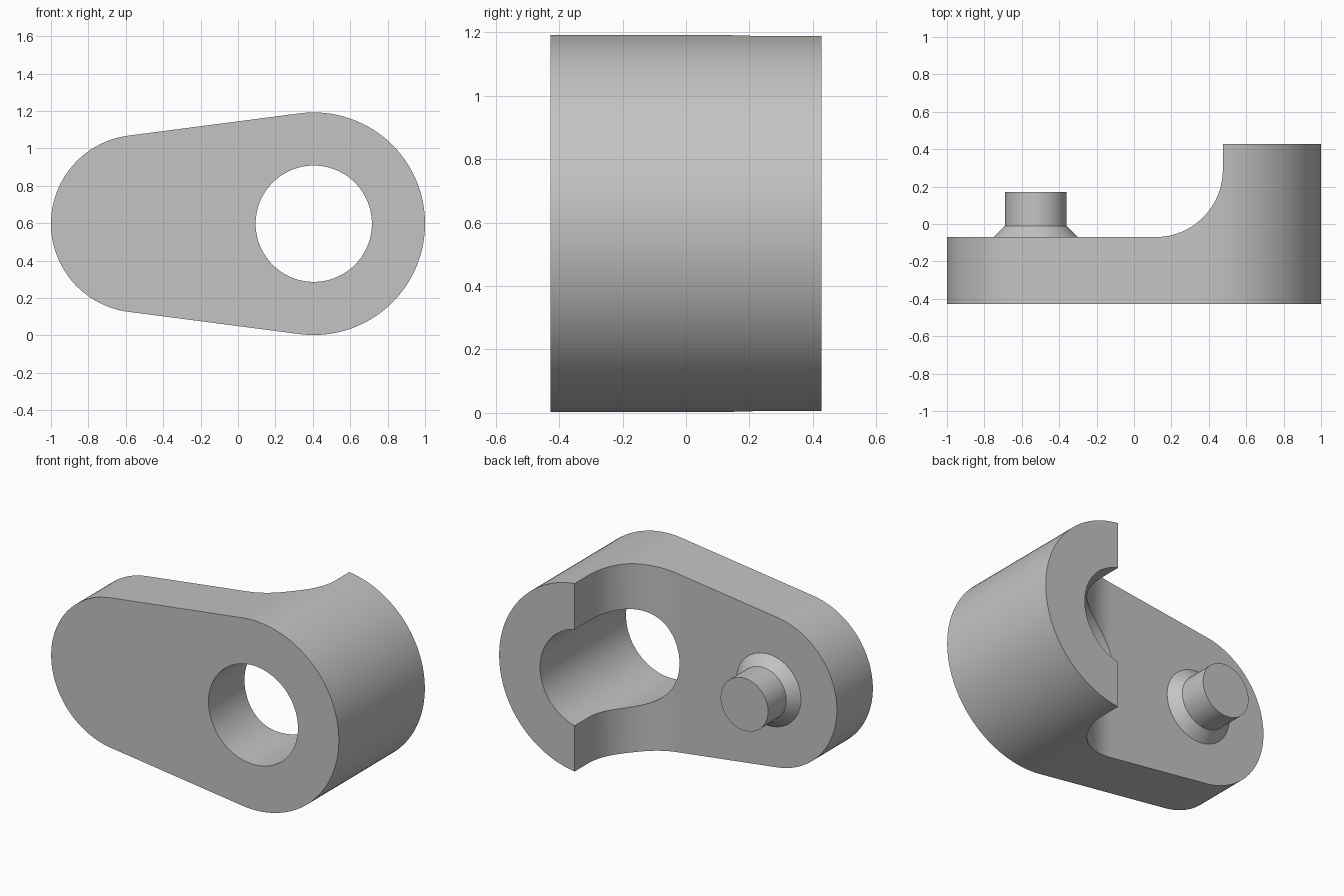
import bpy, bmesh, math
from mathutils import Vector

cube = bpy.data.objects.get("Cube")
if cube:
    bpy.data.objects.remove(cube, do_unlink=True)

BIG_X, BIG_R = 0.405, 0.595       # hub end
SMALL_X, SMALL_R = -0.525, 0.475  # pin end
MID_Z = 0.597
FRONT, STEP, BACK = -0.427, -0.07, 0.427

grey = bpy.data.materials.new("plain grey")
grey.use_nodes = True
colour = (0.55, 0.55, 0.55, 1)
grey.diffuse_color = colour
grey.node_tree.nodes["Principled BSDF"].inputs["Base Color"].default_value = colour


def arc(cx, cy, r, start, end, steps):
    """Points along an arc, both ends included."""
    angles = [start + (end - start) * i / steps for i in range(steps + 1)]
    return [(cx + r * math.cos(a), cy + r * math.sin(a)) for a in angles]


def prism(name, points, axis, low, high):
    """Extrude a flat outline along y or z."""
    place = {"y": lambda u, v: (u, low, v), "z": lambda u, v: (u, v, low)}[axis]
    move = Vector((0, high - low, 0) if axis == "y" else (0, 0, high - low))
    bm = bmesh.new()
    face = bm.faces.new([bm.verts.new(place(u, v)) for u, v in points])
    new = bmesh.ops.extrude_face_region(bm, geom=[face])["geom"]
    bmesh.ops.translate(bm, vec=move, verts=[g for g in new if isinstance(g, bmesh.types.BMVert)])
    bmesh.ops.recalc_face_normals(bm, faces=bm.faces)
    return add_object(name, bm)


def add_object(name, bm):
    mesh = bpy.data.meshes.new(name)
    bm.to_mesh(mesh)
    bm.free()
    mesh.materials.append(grey)
    obj = bpy.data.objects.new(name, mesh)
    bpy.context.collection.objects.link(obj)
    return obj


def activate(obj):
    bpy.ops.object.select_all(action="DESELECT")
    obj.select_set(True)
    bpy.context.view_layer.objects.active = obj


def cut(obj, cutter):
    mod = obj.modifiers.new("cut", "BOOLEAN")
    mod.operation, mod.solver, mod.object = "DIFFERENCE", "EXACT", cutter
    activate(obj)
    bpy.ops.object.modifier_apply(modifier=mod.name)
    bpy.data.objects.remove(cutter, do_unlink=True)


def smooth(obj):
    activate(obj)
    bpy.ops.object.shade_smooth_by_angle(angle=math.radians(25))
    mod = obj.modifiers.new("even shading", "WEIGHTED_NORMAL")
    mod.keep_sharp = True


# Arm: two round ends joined by tangent sides
tangent = math.pi / 2 + math.asin((BIG_R - SMALL_R) / (BIG_X - SMALL_X))
outline = arc(BIG_X, MID_Z, BIG_R, -tangent, tangent, 72)
outline += arc(SMALL_X, MID_Z, SMALL_R, tangent, 2 * math.pi - tangent, 56)
arm = prism("crank_arm", outline, "y", FRONT, BACK)

# Back step with a concave fillet up to the hub
wall, radius = 0.475, 0.36
step = arc(wall - radius, STEP + radius, radius, -math.pi / 2, 0, 24)
step += [(wall, 1), (-2, 1), (-2, STEP)]
cut(arm, prism("step_cutter", step, "z", -1, 2))

# Round bore through the hub
bore = arc(BIG_X, MID_Z, 0.311, 0, 2 * math.pi, 72)[:-1]
cut(arm, prism("bore_cutter", bore, "y", -1, 1))
smooth(arm)

# Pin with a flared collar, turned about the y direction
bm = bmesh.new()
profile = [(0, STEP - 0.03), (0.225, STEP - 0.03), (0.225, STEP), (0.165, -0.01), (0.165, 0.17), (0, 0.17)]
verts = [bm.verts.new((SMALL_X + r, y, MID_Z)) for r, y in profile]
edges = [bm.edges.new(pair) for pair in zip(verts, verts[1:])]
bmesh.ops.spin(bm, geom=verts + edges, cent=(SMALL_X, 0, MID_Z), axis=(0, 1, 0),
               angle=2 * math.pi, steps=56, use_merge=True)
bmesh.ops.remove_doubles(bm, verts=bm.verts, dist=0.0001)
bmesh.ops.recalc_face_normals(bm, faces=bm.faces)
smooth(add_object("pin", bm))
